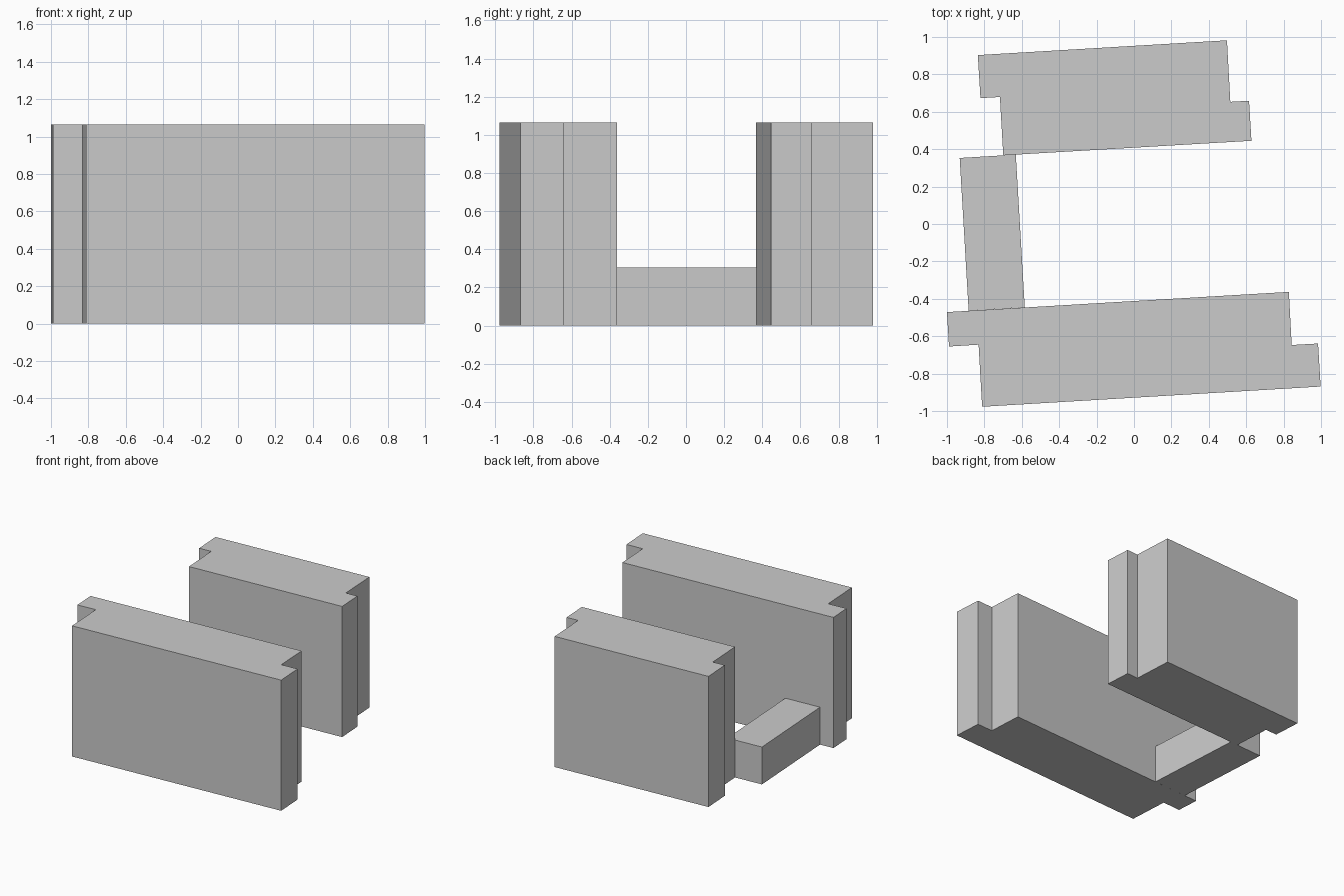
import bpy
import bmesh

cube = bpy.data.objects.get("Cube")
if cube:
    bpy.data.objects.remove(cube, do_unlink=True)

# Single plain grey finish
grey = bpy.data.materials.new("light_grey")
grey.use_nodes = True
colour = (0.6, 0.6, 0.6, 1)
grey.diffuse_color = colour
grey.node_tree.nodes["Principled BSDF"].inputs["Base Color"].default_value = colour


def extrude_plan(name, outline, height):
    """Raise a counter-clockwise floor plan into a closed block."""
    bm = bmesh.new()
    base = bm.faces.new([bm.verts.new((x, y, 0)) for x, y in outline])
    top = bmesh.ops.extrude_face_region(bm, geom=[base], use_keep_orig=True)
    verts = [g for g in top["geom"] if isinstance(g, bmesh.types.BMVert)]
    bmesh.ops.translate(bm, verts=verts, vec=(0, 0, height))
    bmesh.ops.recalc_face_normals(bm, faces=bm.faces)
    mesh = bpy.data.meshes.new(name)
    bm.to_mesh(mesh)
    bm.free()
    mesh.materials.append(grey)
    obj = bpy.data.objects.new(name, mesh)
    bpy.context.collection.objects.link(obj)
    return obj


TALL, LOW = 1.065, 0.305

# Long front block with stepped ends
extrude_plan("front_block", [
    (-0.812, -0.977), (0.998, -0.869), (0.984, -0.639), (0.843, -0.647),
    (0.828, -0.363), (-1.0, -0.471), (-0.989, -0.655), (-0.831, -0.645)], TALL)

# Shorter rear block with stepped ends
extrude_plan("rear_block", [
    (-0.699, 0.367), (0.628, 0.445), (0.615, 0.659), (0.515, 0.653),
    (0.497, 0.982), (-0.835, 0.903), (-0.821, 0.673), (-0.717, 0.679)], TALL)

# Low wing joining the two blocks
extrude_plan("connecting_wing", [
    (-0.884, -0.464), (-0.584, -0.446), (-0.632, 0.371), (-0.932, 0.353)], LOW)
